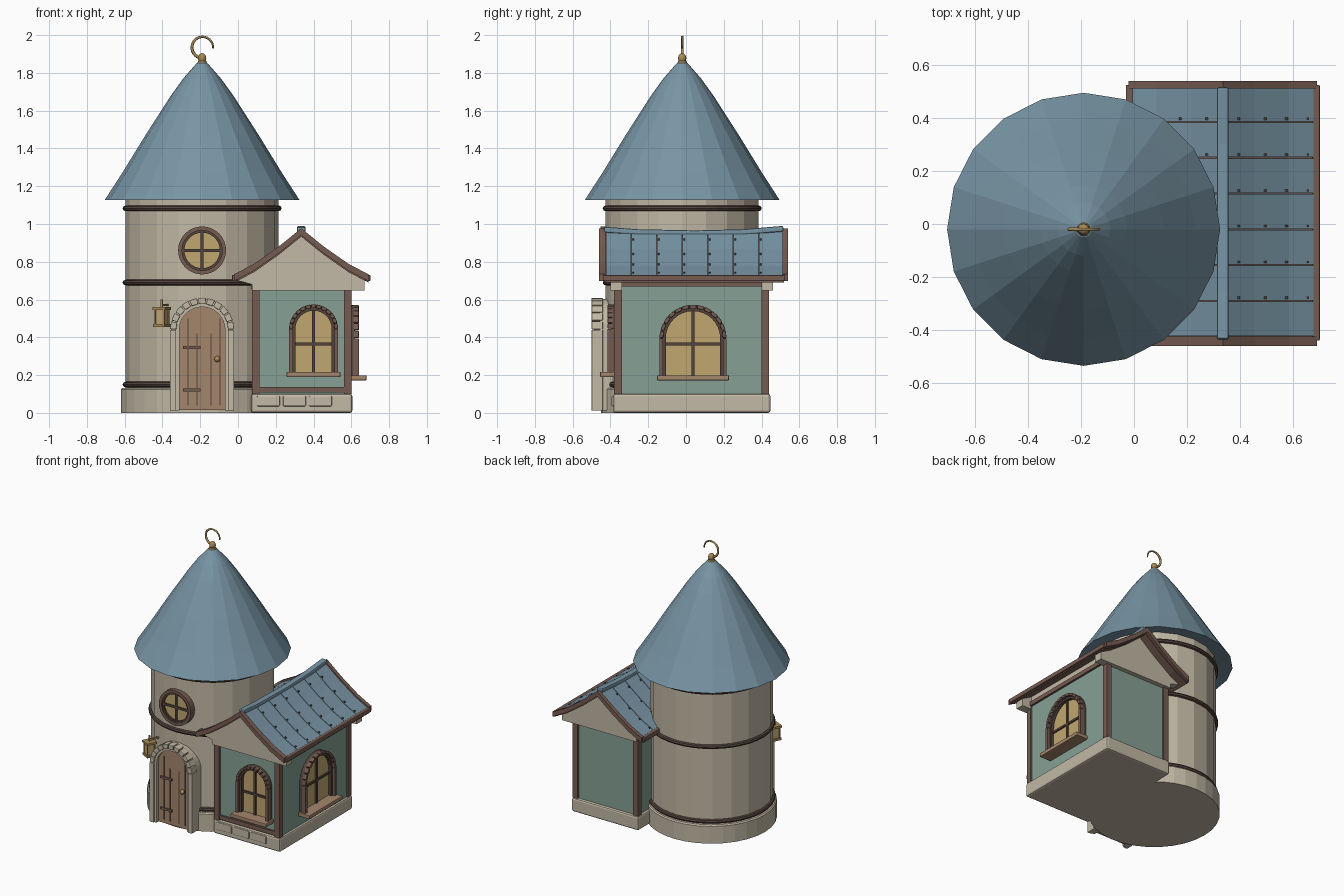
import bpy, bmesh, math
from mathutils import Vector, Matrix

if "Cube" in bpy.data.objects:
    bpy.data.objects.remove(bpy.data.objects["Cube"])

def material(name, r, g, b):
    lin = lambda c: ((c / 255 + 0.055) / 1.055) ** 2.4
    m = bpy.data.materials.new(name)
    m.diffuse_color = (lin(r), lin(g), lin(b), 1)
    m.use_nodes = True
    m.node_tree.nodes["Principled BSDF"].inputs["Base Color"].default_value = m.diffuse_color
    return m

SLATE = material("slate blue", 120, 149, 165)
STONE = material("cream stone", 194, 185, 165)
PLASTER = material("green plaster", 134, 160, 148)
TRIM = material("brown trim", 118, 92, 82)
DARK = material("dark brown", 84, 68, 61)
DOOR = material("door wood", 164, 134, 108)
GLASS = material("amber glass", 192, 167, 112)
BRASS = material("brass", 168, 140, 88)

def finish(name, bm, mat, bevel=0, smooth=False):
    bmesh.ops.recalc_face_normals(bm, faces=bm.faces)
    me = bpy.data.meshes.new(name)
    bm.to_mesh(me)
    bm.free()
    me.materials.append(mat)
    ob = bpy.data.objects.new(name, me)
    bpy.context.collection.objects.link(ob)
    if bevel:
        mod = ob.modifiers.new("bevel", 'BEVEL')
        mod.width, mod.segments = bevel, 2
    if smooth:
        for p in me.polygons:
            p.use_smooth = True
    return ob

def prism(name, pts, a, b, mat, axis='y', bevel=0):
    """Extrude a 2D outline from a to b along an axis."""
    place = {'y': lambda u, v, d: (u, d, v), 'x': lambda u, v, d: (d, u, v)}[axis]
    bm = bmesh.new()
    lo = [bm.verts.new(place(u, v, a)) for u, v in pts]
    hi = [bm.verts.new(place(u, v, b)) for u, v in pts]
    bm.faces.new(lo)
    bm.faces.new(hi)
    for i in range(len(pts)):
        j = (i + 1) % len(pts)
        bm.faces.new((lo[i], lo[j], hi[j], hi[i]))
    return finish(name, bm, mat, bevel)

def box(name, x0, x1, y0, y1, z0, z1, mat, bevel=0):
    return prism(name, [(x0, z0), (x1, z0), (x1, z1), (x0, z1)], y0, y1, mat, 'y', bevel)

def lathe(name, profile, cx, cy, n, mat, closed=False, smooth=False):
    """Revolve (radius, z) points about a vertical axis."""
    bm = bmesh.new()
    rings = [[bm.verts.new((cx + r * math.cos(2 * math.pi * k / n), cy + r * math.sin(2 * math.pi * k / n), z))
              for k in range(n)] for r, z in profile]
    pairs = list(zip(rings, rings[1:])) + ([(rings[-1], rings[0])] if closed else [])
    for p, q in pairs:
        for k in range(n):
            bm.faces.new((p[k], p[(k + 1) % n], q[(k + 1) % n], q[k]))
    if not closed:
        bm.faces.new(rings[0])
        bm.faces.new(rings[-1])
    return finish(name, bm, mat, 0, smooth)

def ball(name, loc, r, mat, sz=1):
    bm = bmesh.new()
    bmesh.ops.create_uvsphere(bm, u_segments=12, v_segments=8, radius=r,
                              matrix=Matrix.Translation(loc) @ Matrix.Diagonal((1, 1, sz, 1)))
    return finish(name, bm, mat, 0, True)

def arc(c, zs, r, n=16):
    return [(c + r * math.cos(math.pi * k / n), zs + r * math.sin(math.pi * k / n)) for k in range(n + 1)]

def arch(c, z0, zs, r):
    return [(c + r, z0)] + arc(c, zs, r) + [(c - r, z0)]

def arch_band(name, c, z0, zs, r0, r1, a, b, mat, axis):
    return prism(name, arch(c, z0, zs, r1) + arch(c, z0, zs, r0)[::-1], a, b, mat, axis)

def arch_blocks(name, c, zs, r0, r1, a, b, mat, axis, n=11):
    """Separate wedge blocks following an arch."""
    for k in range(n):
        t0, t1 = math.pi * (k + .06) / n, math.pi * (k + .94) / n
        prism(f"{name}_{k}", [(c + r * math.cos(t), zs + r * math.sin(t))
              for r, t in ((r0, t0), (r1, t0), (r1, t1), (r0, t1))], a, b, mat, axis, .004)

# ---- round tower
TX, TY = -.19, -.02
lathe("tower_base", [(.43, 0), (.43, .125), (.422, .133)], TX, TY, 32, STONE)
lathe("tower_wall", [(.405, .1), (.405, 1.16)], TX, TY, 20, STONE)
for i, z in enumerate((.15, .69, 1.083)):
    lathe(f"tower_band_{i}", [(.405 + .016 * math.cos(t * math.pi / 4), z + .015 * math.sin(t * math.pi / 4))
                              for t in range(8)], TX, TY, 40, DARK, True)
lathe("tower_roof", [(.40, 1.15), (.515, 1.128), (.42, 1.275), (.30, 1.47), (.165, 1.68), (.10, 1.77), (.03, 1.85),
                     (.01, 1.857)], TX, TY, 20, SLATE)

# ---- finial: knob and open hook
ball("finial_knob", (TX, TY, 1.877), .022, BRASS, 1.25)
lathe("finial_collar", [(.028, 1.845), (.022, 1.862)], TX, TY, 12, BRASS)
bm = bmesh.new()
prev = None
for k in range(21):
    t = math.radians(-5 + 275 * k / 20)
    rad = .005 + .004 * k / 20
    ring = []
    for s in range(6):
        q = s * math.pi / 3
        R = .056 + rad * math.cos(q)
        ring.append(bm.verts.new((TX + .002 + R * math.cos(t), TY + rad * math.sin(q), 1.935 + R * math.sin(t))))
    if prev:
        for s in range(6):
            bm.faces.new((prev[s], prev[(s + 1) % 6], ring[(s + 1) % 6], ring[s]))
    if k in (0, 20):
        bm.faces.new(ring)
    prev = ring
finish("finial_hook", bm, BRASS, 0, True)

# ---- round tower window
circle = lambda r, n=32: [(TX + r * math.cos(2 * math.pi * k / n), .86 + r * math.sin(2 * math.pi * k / n)) for k in range(n)]
prism("round_window_glass", circle(.105), -.433, -.39, GLASS)
for nm, r0, r1, yf, m in (("outer", .106, .127, -.452, TRIM), ("inner", .094, .107, -.444, DARK)):
    for h in (0, 1):  # two half rings
        sgn = 1 - 2 * h
        half = arc(TX, 0, r1) + arc(TX, 0, r0)[::-1]
        prism(f"round_window_{nm}_{h}", [(x, .86 + sgn * z) for x, z in half], yf, -.37, m)
box("round_window_bar_v", TX - .008, TX + .008, -.441, -.43, .765, .955, DARK)
box("round_window_bar_h", TX - .095, TX + .095, -.441, -.43, .852, .868, DARK)

# ---- front door
prism("door_panel", arch(TX, .015, .44, .125), -.468, -.36, DOOR)
arch_band("door_inner_frame", TX, .012, .44, .121, .142, -.488, -.36, STONE, 'y')
arch_band("door_back_frame", TX, .012, .44, .14, .164, -.455, -.33, STONE, 'y')
arch_blocks("door_arch_stone", TX, .44, .137, .17, -.5, -.44, STONE, 'y')
for s in (-1, 1):
    box(f"door_jamb_{s}", TX + s * .1535 - .0165, TX + s * .1535 + .0165, -.5, -.44, .012, .44, STONE, .004)
for i, dx in enumerate((-.075, -.027, .047, .094)):
    box(f"door_plank_line_{i}", TX + dx - .003, TX + dx + .003, -.471, -.46, .04, .50 if abs(dx) > .05 else .42, DARK)
for i, z in enumerate((.12, .345)):
    box(f"door_hinge_{i}", TX - .1, TX - .008, -.476, -.46, z - .008, z + .008, TRIM)
ball("door_knob", (-.11, -.482, .285), .016, BRASS)

# ---- wall lantern
lantern = [box("lantern_glass", -.024, .024, -.024, .024, .47, .545, GLASS),
           box("lantern_foot", -.034, .034, -.034, .034, .455, .47, BRASS),
           box("lantern_cap", -.036, .036, -.036, .036, .545, .56, BRASS),
           box("lantern_stem", -.005, .005, -.005, .005, .56, .60, BRASS),
           box("lantern_bracket", -.006, .006, -.006, .085, .565, .577, BRASS)]
lantern += [box(f"lantern_post_{a}{b}", a * .026 - .004, a * .026 + .004, b * .026 - .004, b * .026 + .004, .46, .55, BRASS)
            for a in (-1, 1) for b in (-1, 1)]
for ob in lantern:
    ob.matrix_world = Matrix.Translation((-.403, -.437, 0)) @ Matrix.Rotation(math.radians(-27), 4, 'Z')

# ---- side wing walls
CX = .335
box("wing_base", .07, .605, -.385, .447, 0, .1, STONE, .012)
for i, x in enumerate((.1, .238, .375)):
    box(f"base_stone_{i}", x, x + .122, -.394, -.37, .035, .09, STONE, .006)
box("wing_wall", .088, .59, -.365, .427, .09, .70, PLASTER)
for x in (.075, .56):
    for y in (-.38, .40):
        box(f"corner_post_{x}_{y}", x, x + .04, y, y + .04, .1, .68, TRIM)
box("front_sill_beam", .08, .595, -.378, -.35, .108, .138, TRIM)
for y in (-.385, .42):
    box(f"top_beam_{y}", .07, .605, y, y + .03, .652, .682, TRIM)
box("side_top_beam", .575, .605, -.385, .447, .67, .70, TRIM)
for nm, a, b in (("front", -.40, -.34), ("back", .40, .46)):
    prism(f"gable_{nm}", [(CX - .26, .648), (CX + .335, .648), (CX + .335, .70), (CX, .935), (CX - .335, .70),
                          (CX - .26, .68)], a, b, STONE)
prism("attic", [(CX - .26, .69), (CX + .26, .69), (CX + .26, .74), (CX, .925), (CX - .26, .74)], -.35, .41, STONE)

# ---- wing roof
SLOPE = [(0, .965), (.12, .868), (.25, .777), (.355, .722)]
def roof_outline(up, down):
    top = [(CX - x, z + up) for x, z in SLOPE[:0:-1]] + [(CX + x, z + up) for x, z in SLOPE]
    return top + [(x, z - up - down) for x, z in top[::-1]]
prism("roof_underlay", roof_outline(-.018, .032), -.43, .52, TRIM)
for i in range(7):
    y = -.425 + .135 * i
    prism(f"roof_panel_{i}", roof_outline(0, .02), y + .002, y + .133, SLATE)
    for s in (-1, 1):
        for x, z in ((.06, .917), (.16, .84), (.24, .784), (.32, .741)):
            if i and (s > 0 or y > .1):
                box(f"roof_nail_{i}_{s}_{x}", CX + s * x - .005, CX + s * x + .005, y + .008, y + .016, z - .008, z + .006, DARK)
for nm, a, b in (("front", -.46, -.425), ("back", .512, .54)):
    prism(f"barge_board_{nm}", roof_outline(.012, .024), a, b, TRIM)
for s in (-1, 1):
    x = CX + s * .352
    box(f"eave_board_{s}", x - .014, x + .014, -.44, .525, .698, .73, TRIM, .005)
# sagging ridge cap, raised at both ends
RIDGE = [(-.435, .985), (-.25, .972), (.05, .966), (.3, .972), (.515, .99)]
prism("ridge_cap", RIDGE + [(y, z - .03) for y, z in RIDGE[::-1]], CX - .022, CX + .022, SLATE, 'x', .008)

# ---- arched windows
def window(name, c, zs, r, sill, wall, out, axis):
    """Arched window; 'out' is the outward sign along the axis."""
    d = lambda k: wall + out * k
    z0 = sill + .02
    prism(name + "_glass", arch(c, z0, zs, r - .025), d(-.02), d(.008), GLASS, axis)
    arch_band(name + "_inner_frame", c, z0, zs, r - .034, r - .012, d(-.02), d(.03), DARK, axis)
    arch_band(name + "_backing", c, z0, zs, r - .016, r - .002, d(-.02), d(.026), DARK, axis)
    arch_blocks(name + "_hood", c, zs, r - .02, r, d(.02), d(.05), TRIM, axis, 13)
    for s in (-1, 1):
        u = c + s * (r - .01)
        prism(f"{name}_jamb_{s}", [(u - .01, z0), (u + .01, z0), (u + .01, zs), (u - .01, zs)], d(.02), d(.05), TRIM, axis)
    bars = ((c - .008, c + .008, z0, zs + r - .03), (c - r + .03, c + r - .03, .357, .372))
    for i, (u0, u1, v0, v1) in enumerate(bars):
        prism(f"{name}_bar_{i}", [(u0, v0), (u1, v0), (u1, v1), (u0, v1)], d(0), d(.018), DARK, axis)
    w = r + .012
    prism(name + "_sill", [(c - w, sill), (c + w, sill), (c + w, sill + .027), (c - w, sill + .027)],
          d(-.01), d(.09), DOOR, axis, .004)

window("front_window", .40, .445, .13, .19, -.365, -1, 'y')
window("side_window", .037, .395, .178, .172, .59, 1, 'x')
